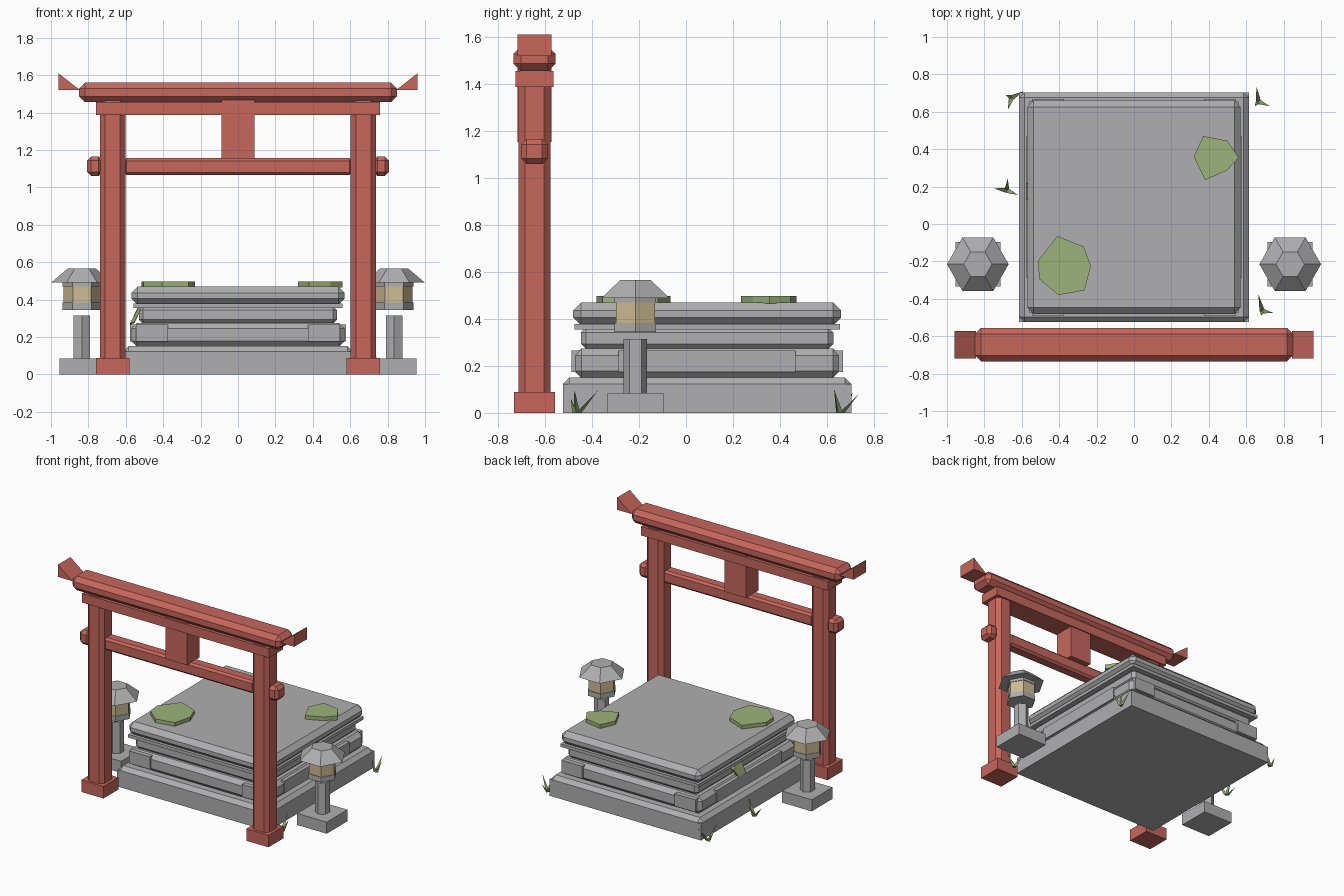
import bpy, bmesh, math
from mathutils import Vector

if "Cube" in bpy.data.objects:
    bpy.data.objects.remove(bpy.data.objects["Cube"], do_unlink=True)


def material(name, rgb):
    mat = bpy.data.materials.new(name)
    mat.use_nodes = True
    mat.diffuse_color = (*rgb, 1)
    mat.node_tree.nodes["Principled BSDF"].inputs["Base Color"].default_value = (*rgb, 1)
    return mat


RED = material("red_painted_wood", (0.57, 0.135, 0.108))
STONE = material("grey_stone", (0.43, 0.43, 0.44))
GLOW = material("warm_paper", (0.62, 0.51, 0.30))
MOSS = material("moss_green", (0.34, 0.45, 0.20))
GRASS = material("grass_green", (0.26, 0.36, 0.15))


def finish(name, bm, mat):
    bmesh.ops.recalc_face_normals(bm, faces=bm.faces)
    mesh = bpy.data.meshes.new(name)
    bm.to_mesh(mesh)
    bm.free()
    mesh.materials.append(mat)
    obj = bpy.data.objects.new(name, mesh)
    bpy.context.collection.objects.link(obj)
    return obj


def box(name, xs, ys, zs, mat, bevel=0, upright_only=False):
    """Box between two bounds on each axis, with optional chamfered edges."""
    bm = bmesh.new()
    bmesh.ops.create_cube(bm, size=1)
    for v in bm.verts:
        v.co = [lo + (c + 0.5) * (hi - lo) for c, (lo, hi) in zip(v.co, (xs, ys, zs))]
    if bevel:
        edges = [e for e in bm.edges
                 if not upright_only or abs(e.verts[0].co.z - e.verts[1].co.z) > 0.01]
        bmesh.ops.bevel(bm, geom=edges, offset=bevel, segments=1, affect='EDGES')
    return finish(name, bm, mat)


def hexagon(name, centre, r1, r2, zs, mat, turn=0):
    """Six-sided prism or frustum with corners on the x axis unless turned."""
    bm = bmesh.new()
    rings = []
    for r, z in zip((r1, r2), zs):
        rings.append([bm.verts.new((centre[0] + r * math.cos(turn + i * math.pi / 3),
                                    centre[1] + r * math.sin(turn + i * math.pi / 3), z))
                      for i in range(6)])
    for ring in rings:
        bm.faces.new(ring)
    for i in range(6):
        j = (i + 1) % 6
        bm.faces.new((rings[0][i], rings[0][j], rings[1][j], rings[1][i]))
    return finish(name, bm, mat)


def extrude(name, points, offset, mat):
    """Flat polygon pushed along an offset."""
    bm = bmesh.new()
    face = bm.faces.new([bm.verts.new(p) for p in points])
    new = bmesh.ops.extrude_face_region(bm, geom=[face], use_keep_orig=True)["geom"]
    for v in new:
        if isinstance(v, bmesh.types.BMVert):
            v.co += Vector(offset)
    return finish(name, bm, mat)


def around(centre, half):
    return (centre - half, centre + half)


# Gate
GY = -0.645
for side, s in (("left", 1), ("right", -1)):
    box(f"gate_foot_{side}", around(s * 0.67, 0.09), around(GY, 0.087), (0, 0.088), RED)
    box(f"gate_post_{side}", around(s * 0.67, 0.068), around(GY, 0.069), (0.05, 1.463),
        RED, 0.028, True)
    box(f"tie_beam_end_{side}", around(s * 0.765, 0.042), around(GY, 0.055), (1.06, 1.165),
        RED, 0.022)
    horn = [(s * 0.845, GY - 0.073, 1.52), (s * 0.96, GY - 0.073, 1.52),
            (s * 0.96, GY - 0.073, 1.61)]
    extrude(f"roof_horn_{side}", horn, (0, 0.146, 0), RED)
box("tie_beam", (-0.61, 0.61), around(GY, 0.045), (1.065, 1.157), RED, 0.015)
box("lower_lintel", (-0.76, 0.76), around(GY, 0.081), (1.388, 1.455), RED)
box("top_lintel", (-0.85, 0.85), around(GY, 0.09), (1.455, 1.56), RED, 0.032)
box("centre_plaque", (-0.088, 0.088), around(GY, 0.073), (1.152, 1.467), RED)

# Stone platform, stacked from the ground up
PY = 0.09
box("platform_base", (-0.614, 0.614), around(PY, 0.614), (0, 0.122), STONE)
box("platform_base_cap", (-0.614, 0.614), around(PY, 0.614), (0.04, 0.151), STONE, 0.028)
box("second_step", (-0.57, 0.57), around(PY, 0.565), (0.148, 0.275), STONE, 0.03)
box("upper_core", (-0.53, 0.53), around(PY, 0.537), (0.272, 0.365), STONE, 0.022)
box("thin_ledge", (-0.56, 0.56), around(PY, 0.565), (0.355, 0.378), STONE)
box("top_slab", (-0.57, 0.57), around(PY, 0.57), (0.372, 0.47), STONE, 0.034)

# Raised facing stones on the second step
for s in (1, -1):
    box("side_facing_stone", around(s * 0.55, 0.027), around(PY, 0.377), (0.175, 0.266), STONE)
    for t in (1, -1):
        box("corner_facing_stone", around(s * 0.46, 0.085), around(PY + t * 0.55, 0.028),
            (0.175, 0.266), STONE)

# Stone lanterns
for side, s in (("left", 1), ("right", -1)):
    c = (s * 0.835, -0.215)
    box(f"lantern_base_{side}", around(c[0], 0.12), around(c[1], 0.12), (0, 0.085), STONE)
    hexagon(f"lantern_stem_{side}", c, 0.05, 0.05, (0.08, 0.315), STONE, math.pi / 6)
    hexagon(f"lantern_tray_{side}", c, 0.102, 0.102, (0.345, 0.383), STONE)
    hexagon(f"lantern_light_{side}", c, 0.097, 0.097, (0.38, 0.472), GLOW)
    hexagon(f"lantern_collar_{side}", c, 0.102, 0.102, (0.47, 0.495), STONE)
    hexagon(f"lantern_roof_{side}", c, 0.165, 0.076, (0.49, 0.565), STONE)

# Moss patches
front_moss = [(-0.41, -0.065), (-0.27, -0.12), (-0.23, -0.225), (-0.265, -0.355),
              (-0.405, -0.38), (-0.505, -0.295), (-0.515, -0.2)]
back_moss = [(0.37, 0.47), (0.5, 0.445), (0.56, 0.355), (0.495, 0.285),
             (0.38, 0.235), (0.32, 0.36)]
for name, outline in (("front_moss", front_moss), ("back_moss", back_moss)):
    extrude(name, [(x, y, 0.465) for x, y in outline], (0, 0, 0.032), MOSS)
side_moss = [(-0.578, 0.13, 0.27), (-0.578, 0.21, 0.265), (-0.555, 0.235, 0.32),
             (-0.535, 0.2, 0.36), (-0.535, 0.12, 0.355)]
extrude("side_moss", side_moss, (0.025, 0, 0.01), MOSS)


# Grass tufts: three thin blades leaning out from one root
def tuft(name, root, tips):
    bm = bmesh.new()
    for tip in tips:
        lean = Vector((tip[0] - root[0], tip[1] - root[1], 0)).normalized()
        across = Vector((-lean.y, lean.x, 0)) * 0.014
        base = Vector((*root, 0))
        ring = [bm.verts.new(p) for p in (base + across, base - across, base + lean * 0.02)]
        top = bm.verts.new(tip)
        bm.faces.new(ring)
        for i in range(3):
            bm.faces.new((ring[i], ring[(i + 1) % 3], top))
    finish(name, bm, GRASS)


tuft("back_left_grass", (0.665, 0.655),
     [(0.655, 0.735, 0.08), (0.725, 0.63, 0.1), (0.645, 0.63, 0.1)])
tuft("front_left_grass", (0.685, -0.465),
     [(0.665, -0.375, 0.095), (0.745, -0.475, 0.1), (0.68, -0.49, 0.06)])
tuft("right_grass", (-0.68, 0.18),
     [(-0.675, 0.24, 0.1), (-0.75, 0.19, 0.08), (-0.62, 0.155, 0.1)])
tuft("back_right_grass", (-0.655, 0.675),
     [(-0.59, 0.71, 0.09), (-0.675, 0.61, 0.1), (-0.685, 0.69, 0.07)])
